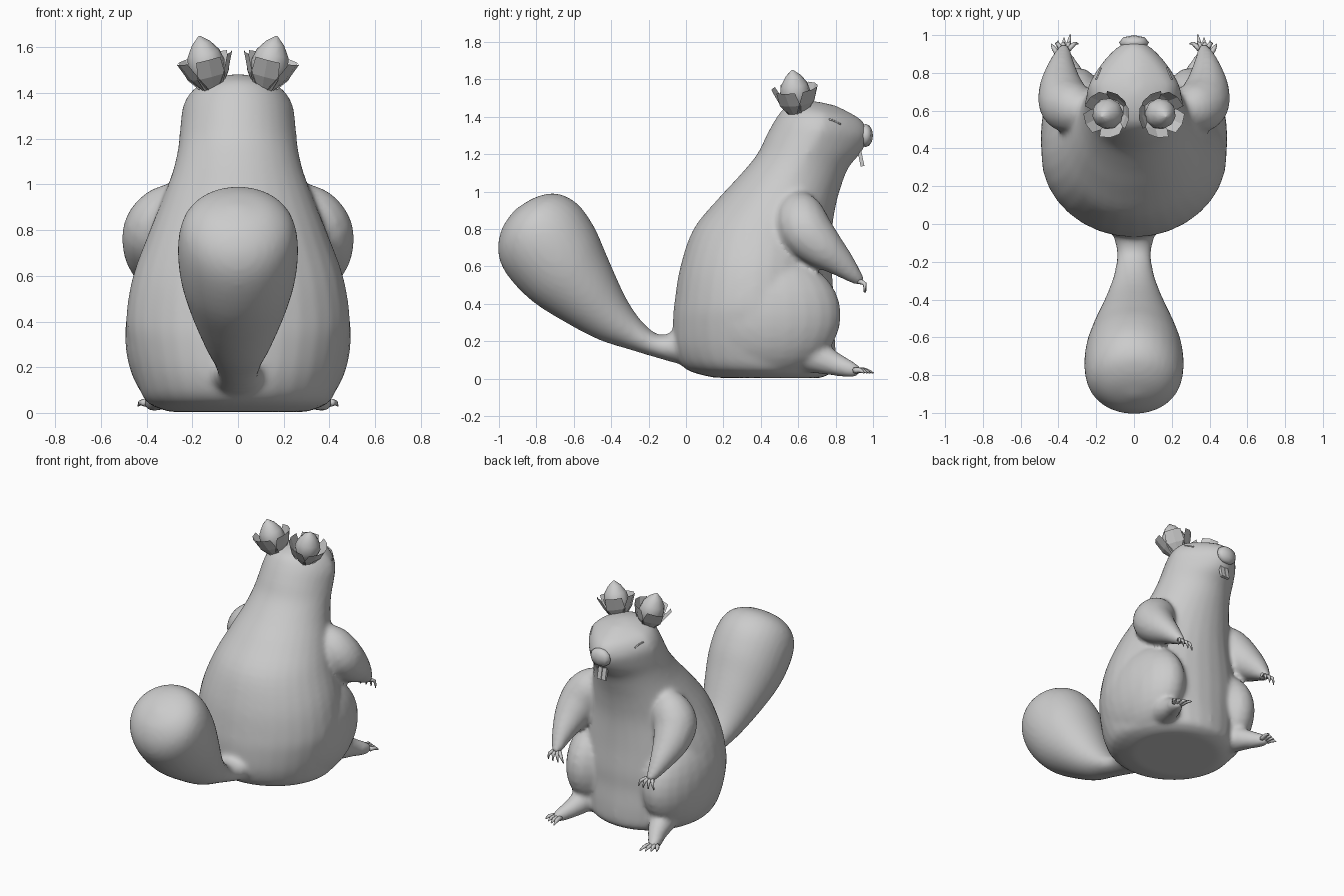
import bpy, bmesh, math
from mathutils import Vector as V, Matrix

if "Cube" in bpy.data.objects:
    bpy.data.objects.remove(bpy.data.objects["Cube"])


def add_object(name, bm, smooth=True):
    bmesh.ops.recalc_face_normals(bm, faces=bm.faces[:])
    me = bpy.data.meshes.new(name)
    bm.to_mesh(me)
    bm.free()
    ob = bpy.data.objects.new(name, me)
    bpy.context.collection.objects.link(ob)
    me.polygons.foreach_set("use_smooth", [smooth] * len(me.polygons))
    return ob


def refine(rows, n=4):
    """Catmull-Rom interpolation of rows of numbers."""
    out = []
    for i in range(len(rows) - 1):
        p = [rows[max(0, min(len(rows) - 1, i + k))] for k in (-1, 0, 1, 2)]
        for s in range(n):
            t = s / n
            out.append([0.5 * (2 * b + (c - a) * t + (2 * a - 5 * b + 4 * c - d) * t * t
                               + (3 * b - a - 3 * c + d) * t ** 3) for a, b, c, d in zip(*p)])
    return out + [list(rows[-1])]


def skin(bm, rings):
    loops = [[bm.verts.new(p) for p in r] for r in rings]
    n = len(loops[0])
    for a, b in zip(loops, loops[1:]):
        for i in range(n):
            bm.faces.new((a[i], a[(i + 1) % n], b[(i + 1) % n], b[i]))
    bm.faces.new(loops[0][::-1])
    bm.faces.new(loops[-1])


def loft(bm, rows, n=32):
    """Rows: back y, back z, front y, front z, half width, front taper."""
    rings = []
    for y0, z0, y1, z1, w, taper in refine(rows):
        c, h = V((0, (y0 + y1) / 2, (z0 + z1) / 2)), V((0, (y1 - y0) / 2, (z1 - z0) / 2))
        ring = []
        for i in range(n):
            a = math.tau * i / n
            s = math.sin(a)
            ring.append(c + h * s + V((w * math.cos(a) * (1 - taper * max(s, 0)), 0, 0)))
        rings.append(ring)
    skin(bm, rings)


def tube(bm, rows, side=1, n=16, steps=4):
    """Rows: x, y, z, radius."""
    rows = refine([(x * side, y, z, r) for x, y, z, r in rows], steps)
    pts = [V(r[:3]) for r in rows]
    rings = []
    for i, p in enumerate(pts):
        d = pts[min(i + 1, len(pts) - 1)] - pts[max(i - 1, 0)]
        u = d.cross(V((1, 0, 0))).normalized()
        v = d.cross(u).normalized()
        rings.append([p + rows[i][3] * (u * math.cos(math.tau * k / n) + v * math.sin(math.tau * k / n))
                      for k in range(n)])
    skin(bm, rings)


def ball(bm, centre, size, seg=24, rings=16):
    bmesh.ops.create_uvsphere(bm, u_segments=seg, v_segments=rings, radius=1,
                              matrix=Matrix.Translation(centre) @ Matrix.Diagonal((*size, 1)))


# Torso and head
bm = bmesh.new()
loft(bm, [(0.15, 0.005, 0.72, 0.003, 0.30, 0), (0.0, 0.05, 0.79, 0.045, 0.40, 0),
          (-0.06, 0.15, 0.80, 0.15, 0.445, 0), (-0.07, 0.3, 0.79, 0.3, 0.48, 0),
          (-0.06, 0.42, 0.79, 0.42, 0.49, 0), (-0.03, 0.6, 0.78, 0.6, 0.46, 0),
          (0.04, 0.8, 0.78, 0.78, 0.39, 0), (0.17, 0.96, 0.80, 0.92, 0.33, 0),
          (0.29, 1.09, 0.83, 1.03, 0.285, 0.05), (0.38, 1.2, 0.87, 1.13, 0.262, 0.15),
          (0.43, 1.3, 0.94, 1.215, 0.253, 0.3), (0.48, 1.39, 0.975, 1.30, 0.24, 0.38),
          (0.53, 1.45, 0.945, 1.375, 0.195, 0.38), (0.61, 1.478, 0.88, 1.42, 0.12, 0.3),
          (0.69, 1.484, 0.80, 1.46, 0.04, 0)])
# Tail
loft(bm, [(0.1, 0.06, 0.1, 0.28, 0.16, 0), (-0.02, 0.075, -0.04, 0.26, 0.12, 0),
          (-0.15, 0.11, -0.14, 0.235, 0.092, 0), (-0.3, 0.155, -0.23, 0.30, 0.105, 0),
          (-0.47, 0.21, -0.32, 0.43, 0.15, 0), (-0.66, 0.31, -0.42, 0.65, 0.215, 0),
          (-0.83, 0.42, -0.49, 0.81, 0.255, 0), (-0.96, 0.56, -0.58, 0.935, 0.262, 0),
          (-1.005, 0.68, -0.69, 0.99, 0.23, 0), (-0.985, 0.80, -0.80, 0.972, 0.145, 0),
          (-0.925, 0.892, -0.897, 0.917, 0.02, 0)])
# Thighs, feet and arms
for s in (1, -1):
    ball(bm, (0.3 * s, 0.45, 0.34), (0.195, 0.38, 0.325))
    tube(bm, [(0.29, 0.66, 0.13, 0.10), (0.33, 0.79, 0.08, 0.065),
              (0.37, 0.88, 0.05, 0.045), (0.385, 0.925, 0.042, 0.028)], s)
    tube(bm, [(0.24, 0.60, 0.96, 0.07), (0.30, 0.61, 0.89, 0.125), (0.36, 0.635, 0.80, 0.143),
              (0.385, 0.72, 0.71, 0.12), (0.385, 0.82, 0.625, 0.08),
              (0.375, 0.90, 0.55, 0.045), (0.365, 0.94, 0.515, 0.025)], s)
body = add_object("body", bm)
mod = body.modifiers.new("fuse", 'REMESH')
mod.mode, mod.voxel_size, mod.use_smooth_shade = 'VOXEL', 0.016, True
mod = body.modifiers.new("soften", 'SMOOTH')
mod.factor, mod.iterations = 0.5, 8
bpy.context.view_layer.update()
deps = bpy.context.evaluated_depsgraph_get()
fused = bpy.data.meshes.new_from_object(body.evaluated_get(deps))
body.modifiers.clear()
body.data = fused
bpy.context.view_layer.update()

# Nose
bm = bmesh.new()
ball(bm, (0, 0.96, 1.3), (0.08, 0.04, 0.062), 8, 6)
add_object("nose", bm)

# Front teeth
bm = bmesh.new()
for s in (1, -1):
    bmesh.ops.create_cube(bm, size=1, matrix=Matrix.Translation((0.017 * s, 0.935, 1.18))
                          @ Matrix.Rotation(0.2, 4, 'X') @ Matrix.Diagonal((0.03, 0.02, 0.09, 1)))
add_object("teeth", bm, False)

for s, side in ((1, "right"), (-1, "left")):
    # Fingers and toes
    bm = bmesh.new()
    for k in range(4):
        f = k / 1.5 - 1
        tube(bm, [(0.365 + 0.02 * f, 0.925, 0.52, 0.014),
                  (0.36 + 0.045 * f, 0.955, 0.507, 0.011),
                  (0.355 + 0.06 * f, 0.963 - 0.01 * abs(f), 0.462, 0.003)], s, 6, 2)
        tube(bm, [(0.38 + 0.025 * f, 0.90, 0.043, 0.017),
                  (0.385 + 0.04 * f, 0.945 - 0.015 * f, 0.045, 0.013),
                  (0.387 + 0.05 * f, 0.978 - 0.025 * f, 0.03, 0.003)], s, 6, 2)
    add_object(side + "_claws", bm)

    # Closed eyelid line laid on the face
    bm = bmesh.new()
    line = []
    for k in range(5):
        p = V((0.2 * s, 0.765 + 0.02 * k, 1.388 - 0.003 * (k - 1) ** 2 / 2))
        ok, hit, nor, _ = body.closest_point_on_mesh(p)
        line.append((hit.x + nor.x * 0.002, hit.y, hit.z, 0.005))
    tube(bm, line, 1, 6, 1)
    add_object(side + "_eyelid", bm)

    # Pointed bud in a cup of folded petals, one over each ear
    place = Matrix.Translation((0.115 * s, 0.595, 1.43)) @ \
        V((0.25 * s, -0.12, 1)).to_track_quat('Z', 'Y').to_matrix().to_4x4()
    bm = bmesh.new()
    prof = [(0.04, 0.0), (0.07, 0.05), (0.084, 0.10), (0.072, 0.15), (0.042, 0.195), (0.004, 0.228)]
    skin(bm, [[place @ V((r * math.cos(math.tau * i / 10), r * math.sin(math.tau * i / 10), z))
               for i in range(10)] for r, z in prof])
    add_object(side + "_bud", bm)
    bm = bmesh.new()
    for k in range(5):
        rot = place @ Matrix.Rotation(math.tau * k / 5 - math.pi / 2, 4, 'Z')
        rows = [[bm.verts.new(rot @ V((r - 0.012 * abs(t), w * t, z))) for t in (-1, 0, 1)]
                for r, w, z in ((0.045, 0.04, -0.01), (0.088, 0.062, 0.05), (0.125, 0.055, 0.13))]
        for a, b in zip(rows, rows[1:]):
            for i in (0, 1):
                bm.faces.new((a[i], a[i + 1], b[i + 1], b[i]))
    add_object(side + "_petals", bm, False)
